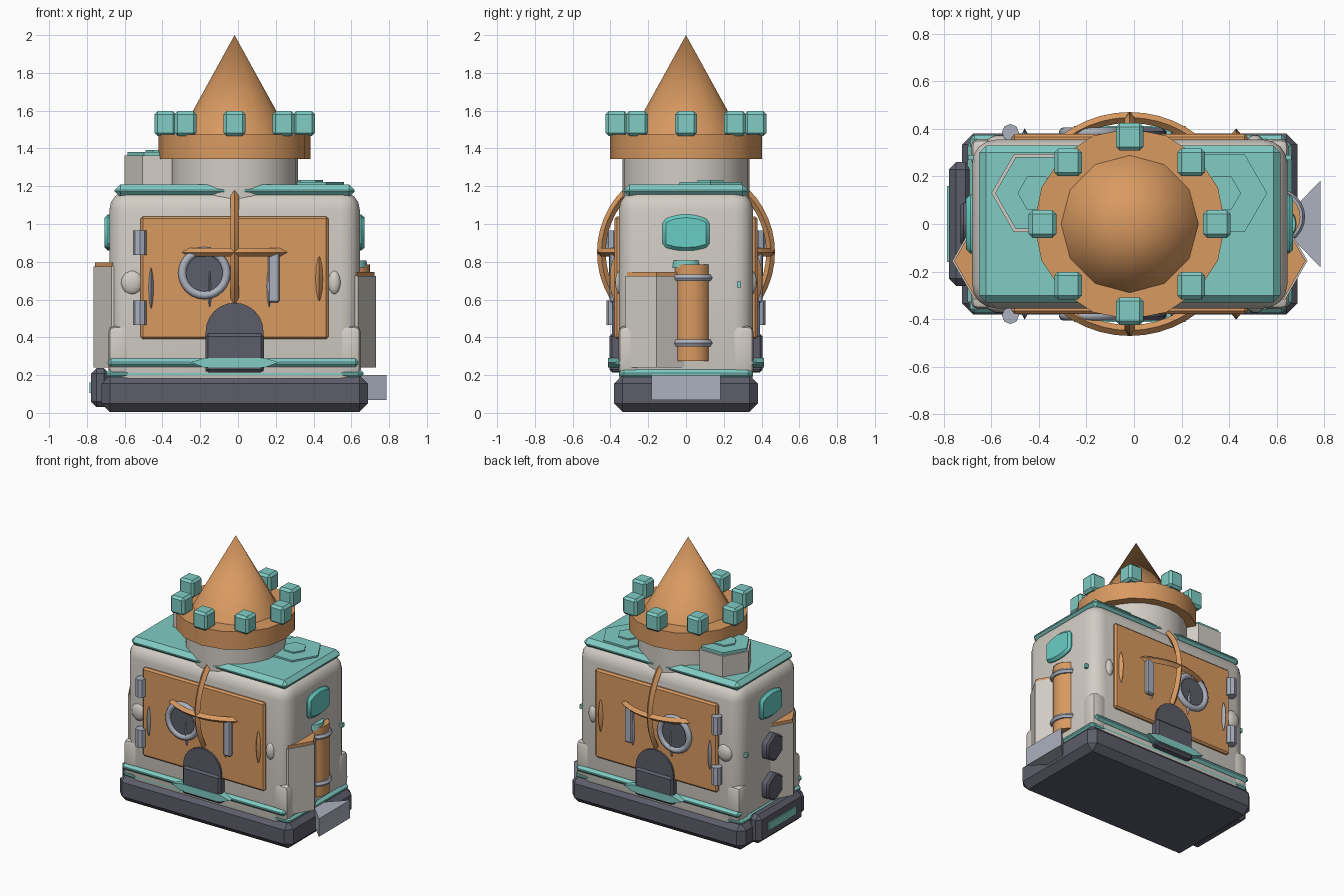
import bpy, bmesh
from math import sin, cos, pi, radians

if "Cube" in bpy.data.objects:
    bpy.data.objects.remove(bpy.data.objects["Cube"])

CX = -0.018  # middle of the building


def material(name, rgb):
    lin = [((c / 255 + 0.055) / 1.055) ** 2.4 for c in rgb] + [1]
    m = bpy.data.materials.new(name)
    m.use_nodes = True
    m.diffuse_color = lin
    m.node_tree.nodes["Principled BSDF"].inputs["Base Color"].default_value = lin
    return m


STONE = material("warm_stone", (210, 205, 197))
TEAL = material("teal_trim", (128, 204, 196))
GLASS = material("teal_glass", (104, 206, 197))
WOOD = material("orange_wood", (217, 154, 97))
DARK = material("dark_slate", (92, 93, 106))
METAL = material("pale_metal", (171, 177, 190))


def finish(name, bm, mat, bevel=0, segs=1, angle=32):
    bmesh.ops.recalc_face_normals(bm, faces=bm.faces)
    if bevel:
        bmesh.ops.bevel(bm, geom=bm.edges[:], offset=bevel, segments=segs,
                        profile=0.5, affect='EDGES')
    me = bpy.data.meshes.new(name)
    bm.to_mesh(me)
    bm.free()
    ob = bpy.data.objects.new(name, me)
    bpy.context.collection.objects.link(ob)
    me.materials.append(mat)
    smooth(ob, angle)
    return ob


def smooth(ob, angle=32):
    bpy.ops.object.select_all(action='DESELECT')
    ob.select_set(True)
    bpy.context.view_layer.objects.active = ob
    bpy.ops.object.shade_smooth_by_angle(angle=radians(angle))


def prism(name, pts, axis, lo, hi, mat, bevel=0, segs=1):
    """Extrude a 2D outline along an axis."""
    place = {'x': lambda a, b, t: (t, a, b), 'y': lambda a, b, t: (a, t, b),
             'z': lambda a, b, t: (a, b, t)}[axis]
    bm = bmesh.new()
    ends = [[bm.verts.new(place(a, b, t)) for a, b in pts] for t in (lo, hi)]
    n = len(pts)
    for end in ends:
        bm.faces.new(end)
    for i in range(n):
        j = (i + 1) % n
        bm.faces.new((ends[0][i], ends[0][j], ends[1][j], ends[1][i]))
    return finish(name, bm, mat, bevel, segs)


def box(name, x, y, z, mat, bevel=0, segs=1):
    pts = [(x[0], y[0]), (x[1], y[0]), (x[1], y[1]), (x[0], y[1])]
    return prism(name, pts, 'z', z[0], z[1], mat, bevel, segs)


def ngon(a, b, r, n, turn=0):
    return [(a + r * cos(turn + 2 * pi * i / n), b + r * sin(turn + 2 * pi * i / n))
            for i in range(n)]


def cone(name, x, y, z0, z1, r0, r1, n, mat):
    bm = bmesh.new()
    bmesh.ops.create_cone(bm, cap_ends=True, segments=n, radius1=r0, radius2=r1, depth=z1 - z0)
    bmesh.ops.translate(bm, verts=bm.verts, vec=(x, y, (z0 + z1) / 2))
    return finish(name, bm, mat)


def ball(name, loc, size, mat, u=16, v=8):
    bm = bmesh.new()
    bmesh.ops.create_uvsphere(bm, u_segments=u, v_segments=v, radius=1)
    bmesh.ops.scale(bm, verts=bm.verts, vec=size)
    bmesh.ops.translate(bm, verts=bm.verts, vec=loc)
    return finish(name, bm, mat, angle=40)


def torus(name, loc, rot, big, small, sides, mat, n=40):
    bpy.ops.mesh.primitive_torus_add(location=loc, rotation=rot, major_radius=big,
                                     minor_radius=small, major_segments=n, minor_segments=sides)
    ob = bpy.context.object
    ob.name = name
    ob.data.materials.append(mat)
    smooth(ob, 50)


def hex_pillar(name, x, y, z0, z1, mat, rim=0.175):
    """Six-sided pillar with a thin cap and a small boss."""
    prism(name, ngon(x, y, 0.19, 6), 'z', z0, z1 - 0.03, STONE)
    prism(name + "_cap", ngon(x, y, rim, 6), 'z', z1 - 0.03, z1 - 0.01, mat)
    prism(name + "_boss", ngon(x, y, 0.08, 6), 'z', z1 - 0.01, z1, mat)


def slab(name, hx, hy, z, mat, bevel, segs=1):
    return box(name, (CX - hx, CX + hx), (-hy, hy), z, mat, bevel, segs)


# Base, body and roof
slab("base", 0.705, 0.38, (0.005, 0.2), DARK, 0.045)
slab("lower_trim", 0.682, 0.355, (0.175, 0.238), TEAL, 0.026)
slab("body", 0.663, 0.355, (0.1, 1.175), STONE, 0.1, 4)
slab("roof", 0.635, 0.33, (1.142, 1.21), TEAL, 0.03)
for sx in (-1, 1):
    for sy in (-1, 1):
        xs = sorted((CX + sx * 0.55, CX + sx * 0.668))
        ys = sorted((sy * 0.24, sy * 0.358))
        box("corner_block", xs, ys, (0.2, 0.46), STONE, 0.03, 2)

# Tower
cone("tower", CX, 0, 1.0, 1.36, 0.336, 0.336, 24, STONE)
cone("tower_ring", CX, 0, 1.345, 1.475, 0.402, 0.402, 16, WOOD)
cone("spire", CX, 0, 1.475, 2.0, 0.289, 0, 12, WOOD)
for i in range(8):
    x, y = CX + 0.367 * cos(i * pi / 4), 0.367 * sin(i * pi / 4)
    box("battlement", (x - 0.058, x + 0.058), (y - 0.058, y + 0.058),
        (1.467, 1.597), TEAL, 0.016)

# Six-sided chimney, roof hatch and side buttresses
hex_pillar("chimney", -0.41, 0.13, 1.1, 1.392, TEAL)
hex_pillar("roof_hatch", 0.37, 0.13, 1.0, 1.232, TEAL, 0.19)
hex_pillar("right_buttress", -0.575, -0.155, 0.24, 0.805, WOOD, 0.182)
hex_pillar("left_buttress", 0.54, -0.155, 0.24, 0.755, WOOD, 0.182)

# Crossing hoops around the body
torus("flat_hoop", (CX, 0, 0.85), (0, 0, 0), 0.448, 0.023, 4, WOOD, 48)
torus("upright_hoop", (CX, 0, 0.85), (0, pi / 2, 0), 0.448, 0.023, 4, WOOD, 48)

# Matching front and back faces
for s, side in ((-1, "front"), (1, "back")):
    def span(a, b):
        return sorted((s * a, s * b))

    box(side + "_panel", (-0.515, 0.478), span(0.33, 0.378), (0.39, 1.04), WOOD, 0.012)
    box(side + "_upper_trim", (CX - 0.672, CX + 0.657), span(0.31, 0.375),
        (0.242, 0.288), TEAL, 0.018)
    # Arched doorway and its step
    arch = [(CX + 0.153 * cos(pi * i / 12), 0.43 + 0.153 * sin(pi * i / 12)) for i in range(13)]
    arch += [(CX - 0.153, 0.22), (CX + 0.153, 0.22)]
    prism(side + "_doorway", arch, 'y', *span(0.33, 0.392), DARK)
    box(side + "_door_step", (CX - 0.155, CX + 0.155), span(0.33, 0.406),
        (0.215, 0.42), DARK, 0.015)
    sill = [(CX + a, b) for a, b in ((-0.235, 0.268), (-0.16, 0.29), (0.16, 0.29),
                                     (0.235, 0.268), (0.16, 0.24), (-0.16, 0.24))]
    prism(side + "_sill", sill, 'y', *span(0.33, 0.412), TEAL)
    # Round window
    torus(side + "_window_rim", (-0.178, s * 0.385, 0.74), (pi / 2, 0, 0),
          0.117, 0.022, 8, METAL, 24)
    prism(side + "_window_pane", ngon(-0.178, 0.74, 0.108, 24), 'y', *span(0.36, 0.39), DARK)
    # Handle, hinges and studs
    box(side + "_handle", (0.16, 0.22), span(0.36, 0.405), (0.585, 0.85), METAL, 0.008)
    for z in (0.53, 0.9):
        prism(side + "_hinge", ngon(-0.52, s * 0.385, 0.036, 8), 'z', z - 0.065, z + 0.065, METAL)
    for x, z, h, mat in ((-0.46, 0.66, 0.12, METAL), (0.43, 0.71, 0.13, WOOD),
                         (-0.15, 0.67, 0.12, METAL), (0.165, 0.67, 0.12, METAL)):
        w = 0.03 if mat == WOOD else 0.02
        ball(side + "_stud", (x, s * 0.365, z), (w, 0.038, h), mat, 4, 6)
    for x, w in ((-0.56, 0.06), (0.51, 0.035)):
        ball(side + "_wall_bump", (x, s * 0.345, 0.69), (w, 0.03, 0.065), STONE)

# Side windows and small rods
glass = [(-0.125, 0.88), (-0.06, 0.862), (0, 0.857), (0.06, 0.862), (0.125, 0.88),
         (0.125, 1.02), (0.07, 1.043), (0, 1.053), (-0.07, 1.043), (-0.125, 1.02)]
for s in (-1, 1):
    lo, hi = sorted((CX + s * 0.6, CX + s * 0.688))
    prism("side_window", glass, 'x', lo, hi, GLASS, 0.018)
    lo, hi = sorted((CX + s * 0.6, CX + s * 0.68))
    box("side_rod", (lo, hi), (0.27, 0.29), (0.665, 0.695), TEAL)

# Six-sided bolts on the right side
for z in (0.35, 0.64):
    prism("side_bolt", ngon(0.0, z, 0.105, 6, pi / 2), 'x', -0.73, -0.62, DARK, 0.012)

# Storage box with painted plate on the right side
box("storage_box", (-0.778, -0.68), (-0.26, 0.26), (0.03, 0.238), DARK, 0.03)
box("storage_plate", (-0.787, -0.778), (-0.16, 0.16), (0.105, 0.16), TEAL)

# Tank on the left side
cone("tank", 0.6, 0.03, 0.275, 0.785, 0.1, 0.1, 20, WOOD)
cone("tank_lid", 0.6, 0.0, 0.77, 0.808, 0.085, 0.08, 20, TEAL)
for z in (0.37, 0.715):
    torus("tank_band", (0.6, 0.03, z), (0, 0, 0), 0.1, 0.02, 6, METAL, 24)

# Flared plate on the left side
flare = [(0.66, -0.055), (0.785, -0.182), (0.785, 0.182), (0.66, 0.055)]
prism("flared_plate", flare, 'z', 0.068, 0.2, METAL)
